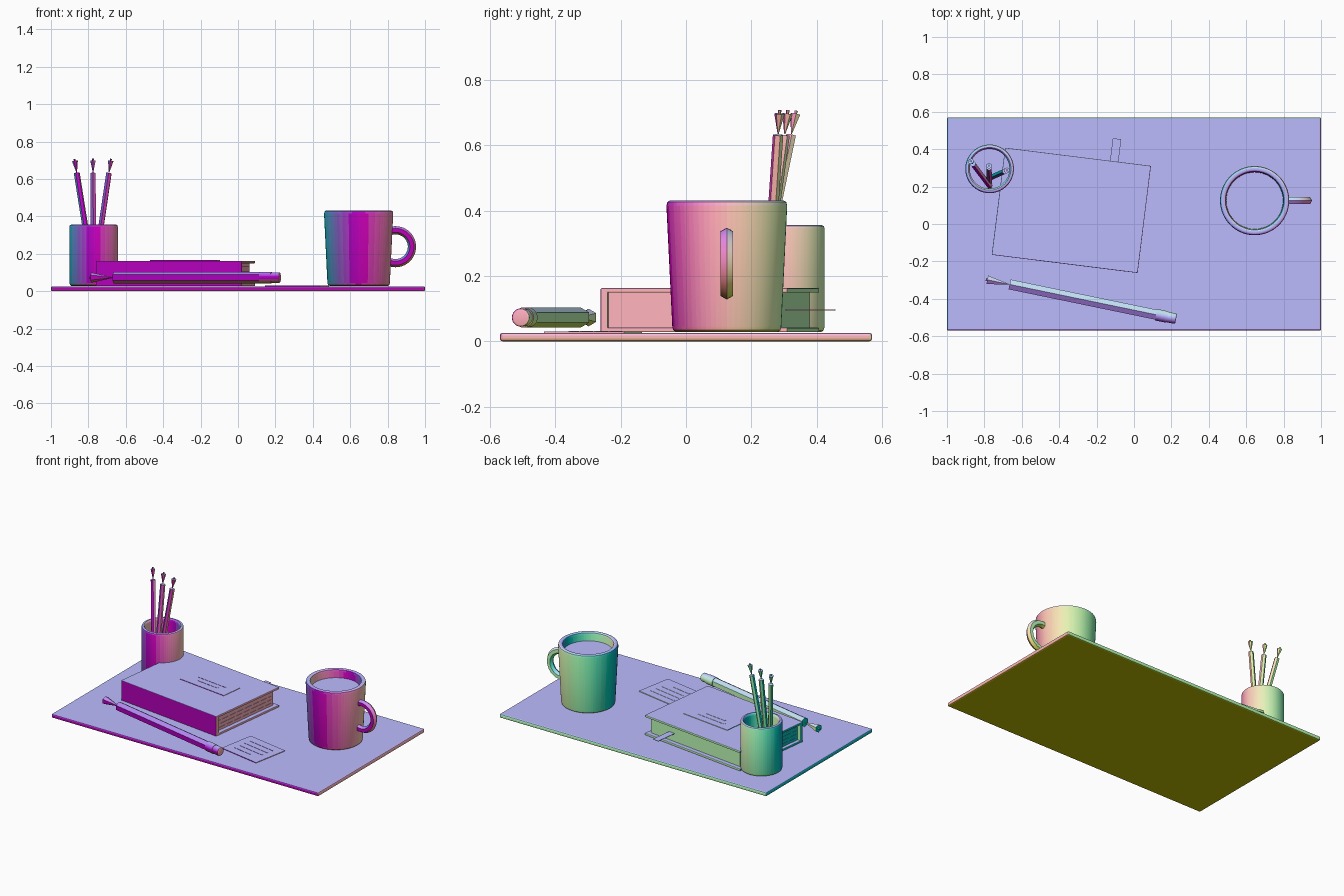
import bpy, bmesh, math
from mathutils import Matrix, Vector

if "Cube" in bpy.data.objects:
    bpy.data.objects.remove(bpy.data.objects["Cube"])


def tint(n):
    # The model is coloured by facing direction: x, y, z map to red, green, blue
    rgb = [min(1, max(0, round((c * 0.5 + 0.5) * 24) / 24)) for c in n]
    name = "tint_%02d_%02d_%02d" % tuple(round(c * 24) for c in rgb)
    mat = bpy.data.materials.get(name) or bpy.data.materials.new(name)
    mat.diffuse_color = (*rgb, 1)
    mat.use_nodes = True
    mat.node_tree.nodes["Principled BSDF"].inputs["Base Color"].default_value = mat.diffuse_color
    return mat


def finish(name, bm, smooth=False, bevel=0):
    if bevel:
        sharp = [e for e in bm.edges if e.calc_face_angle(0) > 0.6]
        bmesh.ops.bevel(bm, geom=sharp, offset=bevel, segments=2, profile=0.5, affect='EDGES')
    bmesh.ops.recalc_face_normals(bm, faces=bm.faces)
    bm.normal_update()
    me = bpy.data.meshes.new(name)
    slots = {}
    for f in bm.faces:
        mat = tint(f.normal)
        if mat.name not in slots:
            slots[mat.name] = len(slots)
            me.materials.append(mat)
        f.material_index = slots[mat.name]
    bm.to_mesh(me)
    bm.free()
    ob = bpy.data.objects.new(name, me)
    bpy.context.collection.objects.link(ob)
    if smooth:
        bpy.ops.object.select_all(action='DESELECT')
        bpy.context.view_layer.objects.active = ob
        ob.select_set(True)
        bpy.ops.object.shade_smooth_by_angle(angle=math.radians(35))
    return ob


def box(name, center, size, frame=Matrix(), bevel=0):
    bm = bmesh.new()
    bmesh.ops.create_cube(bm, size=1)
    bmesh.ops.transform(bm, verts=bm.verts,
                        matrix=frame @ Matrix.Translation(center) @ Matrix.Diagonal((*size, 1)))
    return finish(name, bm, bevel=bevel)


def rod(name, a, b, r1, r2, sides, smooth=False, bevel=0):
    a, b = Vector(a), Vector(b)
    d = b - a
    bm = bmesh.new()
    bmesh.ops.create_cone(bm, cap_ends=True, segments=sides, radius1=r1, radius2=r2, depth=d.length)
    rot = d.to_track_quat('Z', 'Y').to_matrix().to_4x4()
    bmesh.ops.transform(bm, verts=bm.verts, matrix=Matrix.Translation((a + b) / 2) @ rot)
    return finish(name, bm, smooth, bevel)


def lathe(name, center, profile):
    bm = bmesh.new()
    vs = [bm.verts.new((r, 0, z)) for r, z in profile]
    edges = [bm.edges.new(p) for p in zip(vs, vs[1:])]
    bmesh.ops.spin(bm, geom=vs + edges, cent=(0, 0, 0), axis=(0, 0, 1),
                   angle=math.tau, steps=64, use_merge=True)
    bmesh.ops.remove_doubles(bm, verts=bm.verts, dist=1e-5)
    bmesh.ops.translate(bm, verts=bm.verts, vec=center)
    return finish(name, bm, True)


def place(x, y, z, degrees):
    return Matrix.Translation((x, y, z)) @ Matrix.Rotation(math.radians(degrees), 4, 'Z')


# Desk mat
box("desk_mat", (0, 0, 0.013), (2, 1.14, 0.026), bevel=0.008)

# Mug with drink and handle
lathe("mug", (0.645, 0.125, 0),
      [(0, 0.028), (0.155, 0.028), (0.164, 0.034), (0.167, 0.045), (0.185, 0.415),
       (0.182, 0.427), (0.175, 0.431), (0.163, 0.431), (0.157, 0.427),
       (0.154, 0.415), (0.14, 0.06), (0, 0.06)])
rod("drink", (0.645, 0.125, 0.365), (0.645, 0.125, 0.375), 0.152, 0.152, 48, True)
bpy.ops.mesh.primitive_torus_add(major_radius=0.088, minor_radius=0.022,
                                 major_segments=40, minor_segments=6)
torus = bpy.context.object
bm = bmesh.new()
bm.from_mesh(torus.data)
bpy.data.objects.remove(torus)
bmesh.ops.transform(bm, verts=bm.verts, matrix=Matrix.Translation((0.842, 0.125, 0.238))
                    @ Matrix.Rotation(math.pi / 2, 4, 'X'))
bmesh.ops.delete(bm, geom=[v for v in bm.verts if v.co.x < 0.8], context='VERTS')
finish("mug_handle", bm, True)

# Pencil cup
lathe("pencil_cup", (-0.772, 0.295, 0),
      [(0, 0.028), (0.118, 0.028), (0.126, 0.033), (0.13, 0.045), (0.13, 0.345), (0.127, 0.353),
       (0.121, 0.356), (0.114, 0.356), (0.108, 0.35), (0.106, 0.34), (0.106, 0.055), (0, 0.055)])

# Pencils in the cup, with tips flaring outward
for i, (x, y, y0) in enumerate([(-0.862, 0.322, 0.205), (-0.775, 0.302, 0.225), (-0.69, 0.282, 0.245)]):
    a, b = Vector((-0.773, y0, 0.07)), Vector((x, y, 0.632))
    d = (b - a).normalized()
    rod(f"cup_pencil_{i + 1}", a, b, 0.016, 0.016, 6)
    rod(f"cup_pencil_tip_{i + 1}", b + d * 0.004, b + d * 0.066, 0.002, 0.016, 6)
    rod(f"cup_pencil_lead_{i + 1}", b + d * 0.055, b + d * 0.077, 0.002, 0.006, 6)

# Closed book
BOOK = place(-0.335, 0.073, 0.028, -7.1)
W, D, H = 0.786, 0.577, 0.135
box("book_back_cover", (0, 0, 0.007), (W, D, 0.014), BOOK, 0.003)
box("book_front_cover", (0, 0, H - 0.007), (W, D, 0.014), BOOK, 0.003)
box("book_spine", (0, -D / 2 + 0.011, H / 2), (W, 0.022, H), BOOK, 0.003)
box("book_pages", (-0.002, -0.005, H / 2), (W - 0.05, D - 0.045, H - 0.026), BOOK)
for i in range(4):
    box(f"page_line_{i + 1}", (-0.002, -0.005, 0.032 + i * 0.024),
        (W - 0.046, D - 0.08, 0.003), BOOK)
box("bookmark", (0.195, 0.31, H / 2), (0.045, 0.2, 0.003), BOOK)

# Cover label with plain rules
box("cover_label", (0.047, 0.041, H + 0.001), (0.36, 0.152, 0.004), BOOK)
for i, w in enumerate((0.22, 0.16)):
    box(f"label_rule_{i + 1}", (0.047, 0.062 - i * 0.04, H + 0.0035), (w, 0.01, 0.002), BOOK)

# Note card with plain rules
CARD = place(0.315, -0.285, 0.026, -10.5)
box("note_card", (0, 0, 0.002), (0.3, 0.25, 0.004), CARD)
for i, w in enumerate((0.2, 0.2, 0.2, 0.14)):
    box(f"note_rule_{i + 1}", ((w - 0.2) / 2, 0.07 - i * 0.045, 0.0045), (w, 0.007, 0.002), CARD)

# Large pencil lying on the mat
A, B = Vector((-0.665, -0.323, 0.073)), Vector((0.225, -0.507, 0.073))
d = (B - A).normalized()
rod("large_pencil", A, A + d * 0.81, 0.031, 0.031, 6)
rod("large_pencil_band", A + d * 0.8, A + d * 0.862, 0.031, 0.031, 24, True)
rod("large_pencil_eraser", A + d * 0.855, B, 0.028, 0.028, 24, True, 0.005)
rod("large_pencil_tip", A - d * 0.004, A - d * 0.122, 0.002, 0.027, 6)
rod("large_pencil_lead", A - d * 0.1, A - d * 0.13, 0.002, 0.009, 6)
